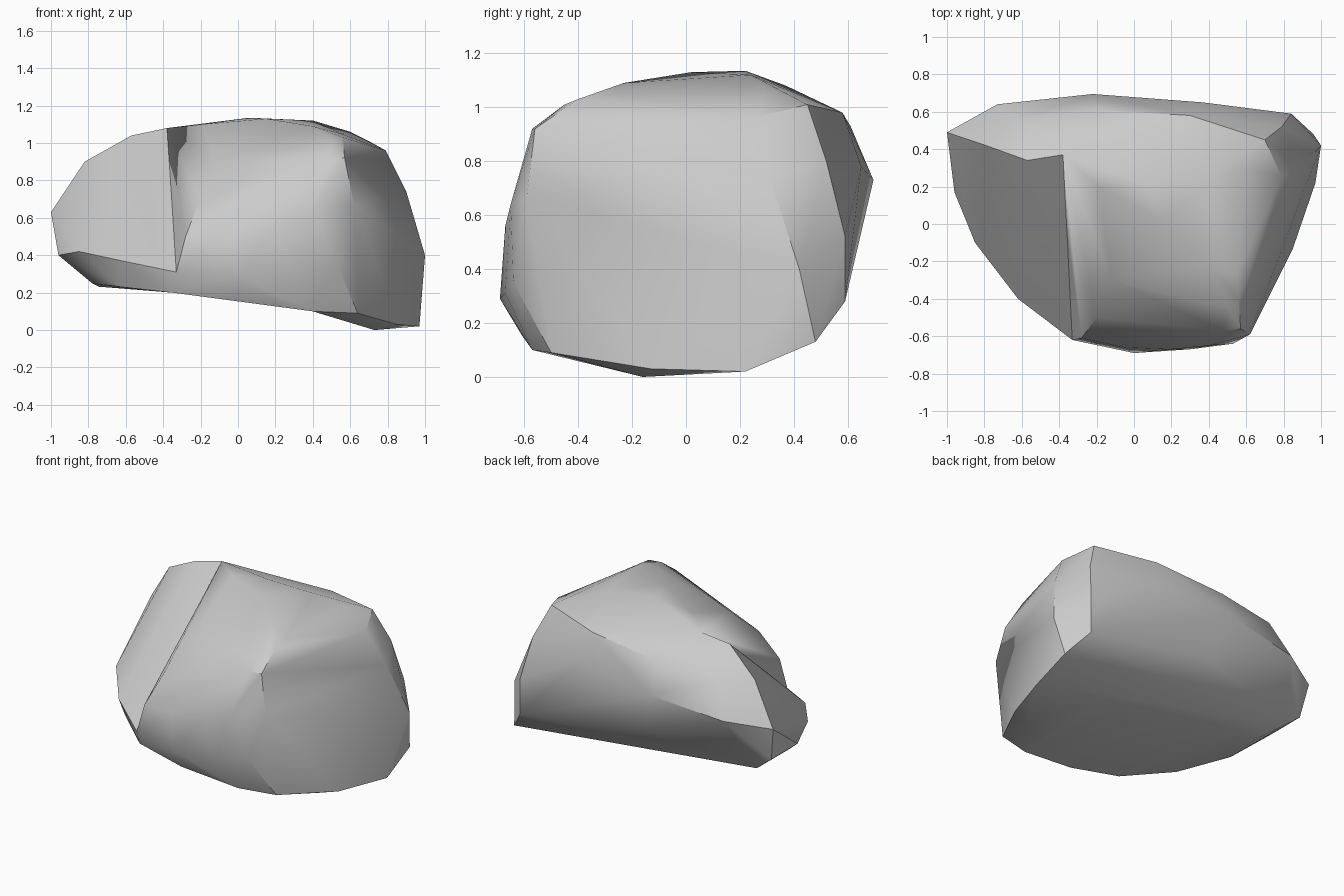
import bpy
import bmesh
import math

default_cube = bpy.data.objects.get("Cube")
if default_cube:
    bpy.data.objects.remove(default_cube, do_unlink=True)


def make_material(name, color):
    material = bpy.data.materials.new(name)
    material.use_nodes = True
    material.diffuse_color = color
    shader = material.node_tree.nodes["Principled BSDF"]
    shader.inputs["Base Color"].default_value = color
    shader.inputs["Roughness"].default_value = 0.8
    return material


def hull_mass(name, contours, material):
    """Wrap a convex stone mass around several contour lines."""
    mesh = bpy.data.meshes.new(name)
    bm = bmesh.new()
    for contour in contours:
        for point in contour:
            bm.verts.new(point)
    result = bmesh.ops.convex_hull(bm, input=bm.verts[:])
    spare = set(result["geom_interior"] + result["geom_unused"])
    for vert in [item for item in spare if isinstance(item, bmesh.types.BMVert)]:
        if vert.is_valid:
            bm.verts.remove(vert)
    bmesh.ops.recalc_face_normals(bm, faces=bm.faces[:])
    bm.to_mesh(mesh)
    bm.free()
    mesh.materials.append(material)
    stone = bpy.data.objects.new(name, mesh)
    bpy.context.collection.objects.link(stone)
    return stone


def combine(target, other, operation):
    """Join or carve one mass with another, then drop the helper."""
    modifier = target.modifiers.new("combine", "BOOLEAN")
    modifier.operation = operation
    modifier.solver = "EXACT"
    modifier.object = other
    bpy.context.view_layer.objects.active = target
    target.select_set(True)
    bpy.ops.object.modifier_apply(modifier=modifier.name)
    bpy.data.objects.remove(other, do_unlink=True)


# Underside outline: front, right corner, back
base_front = [(-.78, 0, .25), (-.62, -.33, .23), (-.35, -.56, .2),
              (0, -.6, .14), (.4, -.57, .1), (.64, -.5, .09)]
base_right = [(.73, -.16, 0), (.85, -.13, .03), (.97, .22, .02)]
base_back = [(.96, .48, .13), (.4, .42, .165), (-.72, .26, .22), (-.85, .45, .31)]

# Low rim running around the left end and the front
rim_left = [(-1, .49, .63), (-.96, .45, .4), (-.96, .17, .4),
            (-.85, -.1, .42), (-.62, -.4, .37)]
rim_front = [(-.33, -.62, .31), (0, -.69, .29), (.3, -.67, .31), (.53, -.64, .35)]

# Top crest, from the left end to the summit
crest = [(-.82, .43, .9), (-.57, .34, 1.04), (-.38, .37, 1.08)]
summit = [(-.19, .2, 1.1), (.06, .22, 1.135), (.4, .24, 1.12), (.6, .3, 1.06)]

# Bevel lines across the back
back_upper = [(-.62, .56, .9), (-.2, .61, .93), (.3, .58, .98), (.7, .45, 1.01)]
back_middle = [(-.73, .64, .67), (-.22, .695, .73), (.37, .65, .78), (.79, .52, .8)]
back_lower = [(-.1, .6, .43), (.35, .57, .33), (.84, .59, .52), (.84, .59, .28)]

# Flat right flank: rear edge and front edge
flank_rear = [(.79, .25, .96), (.9, .31, .74), (1, .42, .4)]
flank_front = [(.55, -.27, 1.05), (.56, -.4, 1.03), (.57, -.56, .92),
               (.62, -.59, .67)]

# Front bulge: steep wall below, rounded shoulder above
wall = [(-.28, -.61, .5), (-.05, -.66, .52), (.2, -.67, .56), (.4, -.65, .64)]
shoulder = [(-.2, -.5, .71), (-.12, -.3, .9), (.48, -.57, .92),
            (.5, -.45, 1.01), (.4, -.23, 1.09), (.15, .02, 1.13)]

grey_stone = make_material("grey stone", (.6, .6, .6, 1))

boulder = hull_mass("boulder", [base_front, base_right, base_back, rim_left,
                                rim_front, crest, summit[3:], back_upper,
                                back_middle, back_lower, flank_rear], grey_stone)
front_bulge = hull_mass("front_bulge", [base_right, rim_front, crest[2:], summit,
                                        back_upper[1:], flank_rear, flank_front,
                                        wall, shoulder, base_front[-2:]], grey_stone)
combine(boulder, front_bulge, "UNION")

# Hollow the underside with a faceted wedge running front to back
slope = [(-.9, .24), (-.72, .23), (-.35, .2), (.4, .1), (.73, 0),
         (.73, -.3), (-.9, -.3)]
hollow = hull_mass("underside_cutter", [[(x, y, z) for x, z in slope]
                                        for y in (-1, 1)], grey_stone)
hollow.hide_render = True
combine(boulder, hollow, "DIFFERENCE")

# Weld slivers, then soften the shallow edges only
bm = bmesh.new()
bm.from_mesh(boulder.data)
bmesh.ops.remove_doubles(bm, verts=bm.verts[:], dist=.01)
bm.to_mesh(boulder.data)
bm.free()
bpy.ops.object.shade_smooth_by_angle(angle=math.radians(33))
